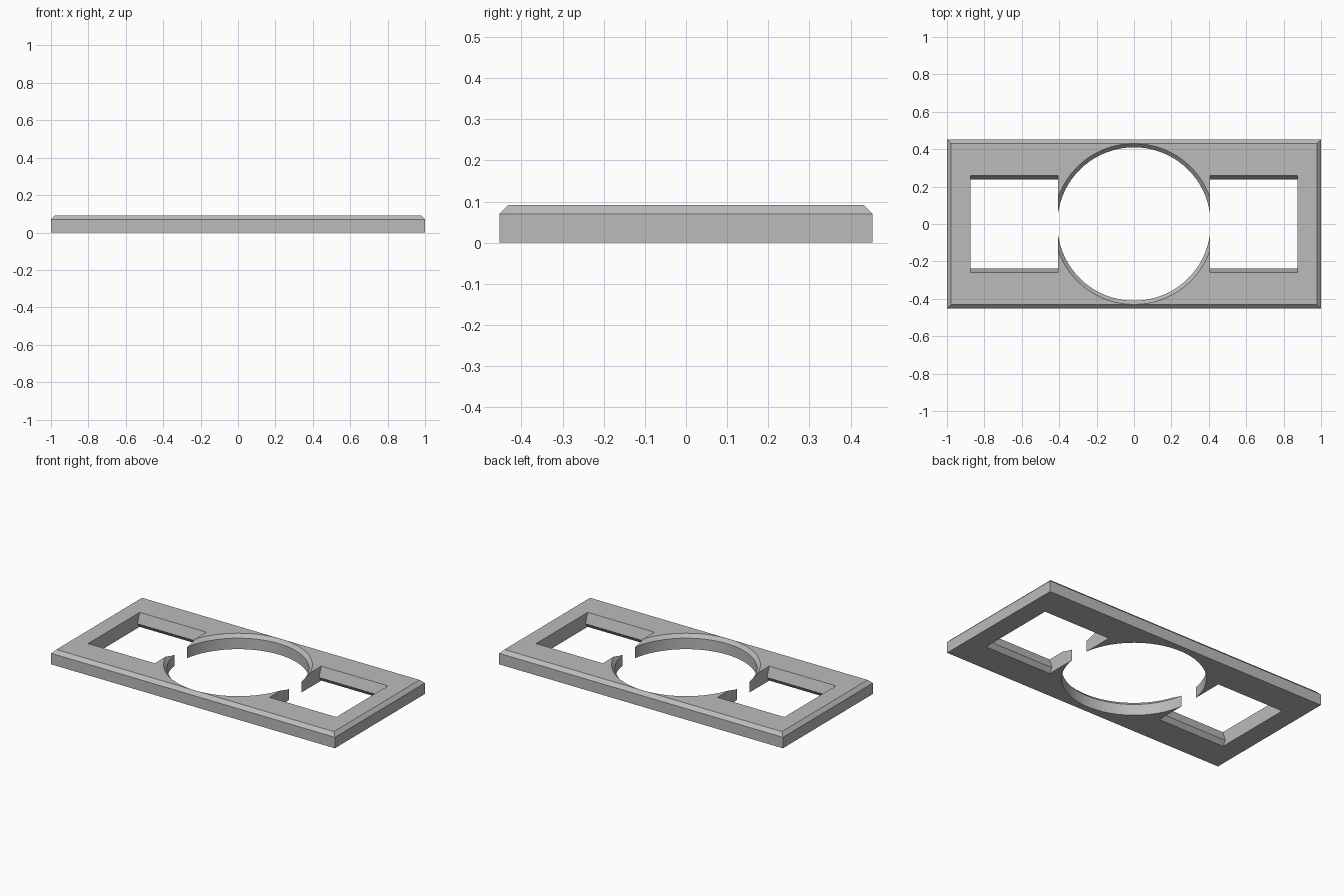
import bpy
import math

HALF_X, HALF_Y = 1.0, 0.453
TOP, SHOULDER, CHAMFER = 0.092, 0.07, 0.022

if "Cube" in bpy.data.objects:
    bpy.data.objects.remove(bpy.data.objects["Cube"], do_unlink=True)

grey = bpy.data.materials.new("plain_grey")
grey.use_nodes = True
grey.diffuse_color = (0.5, 0.5, 0.5, 1)
grey.node_tree.nodes["Principled BSDF"].inputs["Base Color"].default_value = (0.5, 0.5, 0.5, 1)


def loft(name, rings):
    """Closed solid through rings with equal point counts, listed counterclockwise along the axis."""
    n = len(rings[0])
    verts = [p for ring in rings for p in ring]
    faces = [tuple(reversed(range(n))), tuple(range(len(verts) - n, len(verts)))]
    for r in range(len(rings) - 1):
        for i in range(n):
            j = (i + 1) % n
            faces.append((r * n + i, r * n + j, (r + 1) * n + j, (r + 1) * n + i))
    mesh = bpy.data.meshes.new(name)
    mesh.from_pydata(verts, [], faces)
    mesh.materials.append(grey)
    obj = bpy.data.objects.new(name, mesh)
    bpy.context.collection.objects.link(obj)
    return obj


def rectangle(inset, z):
    x, y = HALF_X - inset, HALF_Y - inset
    return [(-x, -y, z), (x, -y, z), (x, y, z), (-x, y, z)]


def circle(radius, z, sides=96):
    angles = [math.tau * (i + 0.5) / sides for i in range(sides)]
    return [(radius * math.cos(a), radius * math.sin(a), z) for a in angles]


def cut(target, cutter):
    cutter.hide_render = True
    mod = target.modifiers.new("cut", "BOOLEAN")
    mod.operation, mod.solver, mod.object = "DIFFERENCE", "EXACT", cutter
    bpy.context.view_layer.objects.active = target
    bpy.ops.object.modifier_apply(modifier=mod.name)
    bpy.data.objects.remove(cutter, do_unlink=True)


# Plate with a chamfered top rim
plate = loft("frame_plate", [rectangle(0, 0), rectangle(0, SHOULDER), rectangle(CHAMFER, TOP)])

# Side windows: front and back walls carry a pointed retaining ridge
half = [(0.26, -0.05), (0.26, 0), (0.238, 0.028), (0.26, TOP), (0.26, 0.15)]
section = half + [(-y, z) for y, z in reversed(half)]
for x0, x1 in ((-0.875, -0.405), (0.405, 0.875)):
    cut(plate, loft("window_cutter", [[(x, y, z) for y, z in section] for x in (x0, x1)]))

# Round centre opening, countersunk at the top and breaking into both windows
cut(plate, loft("opening_cutter", [circle(0.41, -0.05), circle(0.41, SHOULDER),
                                   circle(0.43, TOP), circle(0.43, 0.15)]))

bpy.ops.object.select_all(action="DESELECT")
plate.select_set(True)
bpy.context.view_layer.objects.active = plate
bpy.ops.object.shade_smooth_by_angle(angle=math.radians(15))
